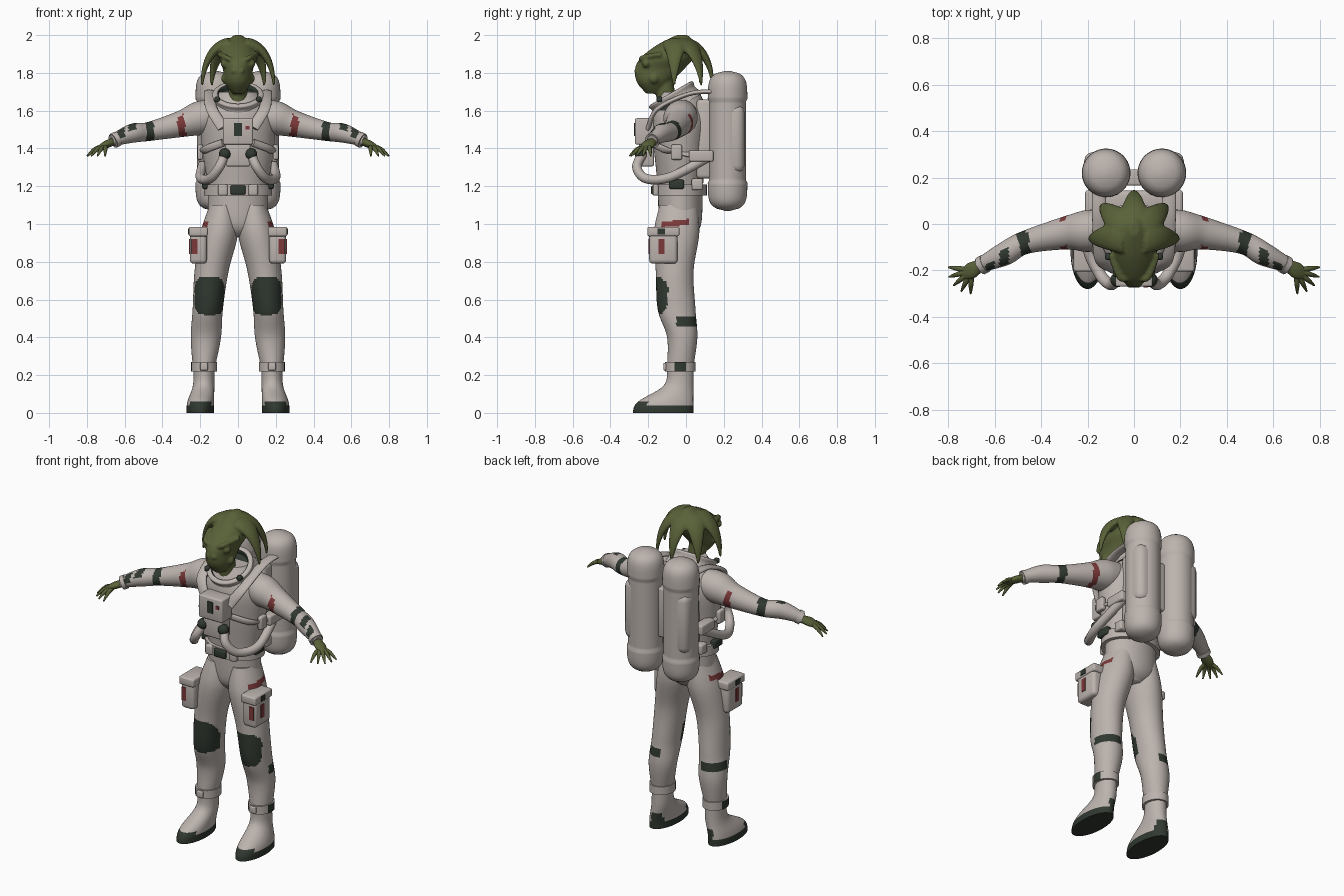
import bpy
import bmesh
import math
from mathutils import Vector, Matrix

cube = bpy.data.objects.get("Cube")
if cube:
    bpy.data.objects.remove(cube)


def material(name, red, green, blue):
    mat = bpy.data.materials.new(name)
    mat.use_nodes = True
    mat.diffuse_color = (red, green, blue, 1)
    shader = mat.node_tree.nodes["Principled BSDF"]
    shader.inputs["Base Color"].default_value = mat.diffuse_color
    return mat


MATERIALS = [material("suit_grey", .5, .45, .42), material("dark_rubber", .03, .04, .03),
             material("skin_green", .1, .12, .04), material("marking_red", .2, .04, .04)]
SUIT, DARK, GREEN, RED = range(len(MATERIALS))
X, Y, Z = Matrix.Identity(3)


def spline(keys, steps):
    """Interpolate rows of numbers smoothly."""
    keys = [Vector(key) for key in keys]
    rows = []
    for i, (start, end) in enumerate(zip(keys, keys[1:])):
        leave = (end - keys[max(i - 1, 0)]) / 2
        arrive = (keys[min(i + 2, len(keys) - 1)] - start) / 2
        for step in range(steps):
            t = step / steps
            ease = t * t * (3 - 2 * t)
            rows.append(start.lerp(end, ease) + leave * (t * (1 - t) ** 2) - arrive * (t * t * (1 - t)))
    return rows + [keys[-1]]


def loft(bm, rows, hint=X, axis=None, sides=32):
    """Skin rings given as centre, radius along the hint and, if different, radius across it."""
    centres = [Vector(row[:3]) for row in rows]
    rings = []
    for i, row in enumerate(rows):
        along = axis or (centres[min(i + 1, len(rows) - 1)] - centres[max(i - 1, 0)]).normalized()
        wide = (hint - along * hint.dot(along)).normalized()
        deep = along.cross(wide)
        angles = [math.tau * side / sides for side in range(sides)]
        rings.append([bm.verts.new(centres[i] + wide * row[3] * math.cos(angle) + deep * row[-1] * math.sin(angle))
                      for angle in angles])
    for low, high in zip(rings, rings[1:]):
        for j in range(sides):
            bm.faces.new((low[j - 1], low[j], high[j], high[j - 1]))
    bm.faces.new(rings[0])
    bm.faces.new(rings[-1])


def finish(name, bm, mat=SUIT, mirror=False, rule=None):
    bmesh.ops.recalc_face_normals(bm, faces=bm.faces)
    for face in bm.faces:
        face.smooth = True
        if rule:
            face.material_index = rule(face.calc_center_median(), face.normal)
    mesh = bpy.data.meshes.new(name)
    bm.to_mesh(mesh)
    bm.free()
    for used in MATERIALS if rule else [MATERIALS[mat]]:
        mesh.materials.append(used)
    mesh.set_sharp_from_angle(angle=math.radians(50))
    part = bpy.data.objects.new(name, mesh)
    bpy.context.collection.objects.link(part)
    if mirror:
        part.modifiers.new("mirror", "MIRROR").use_mirror_merge = False
    return part


def tube(name, rows, mirror=False, rule=None, **shape):
    bm = bmesh.new()
    loft(bm, rows, **shape)
    finish(name, bm, mirror=mirror, rule=rule)


def strap(name, path, width, depth, mirror=True, **shape):
    tube(name, [(*point, width, depth) for point in spline(path, 8)], mirror, **shape)


def box(name, centre, size, mat=SUIT, mirror=True, bevel=.01):
    bm = bmesh.new()
    bmesh.ops.create_cube(bm, size=1, matrix=Matrix.LocRotScale(Vector(centre), None, Vector(size)))
    if bevel:
        bmesh.ops.bevel(bm, geom=bm.edges[:], offset=bevel, segments=3, profile=.5, affect="EDGES")
    finish(name, bm, mat, mirror)


def add_ball(bm, centre, radius):
    bmesh.ops.create_uvsphere(bm, u_segments=16, v_segments=10, radius=radius,
                              matrix=Matrix.Translation(centre))


# Torso
def torso_rule(centre, normal):
    patch = .11 < abs(centre.x) < .15 and 1.6 < centre.z < 1.65 and normal.y < -.2
    return DARK if patch else SUIT


torso = [(.93, .06, .06), (1, .15, .11), (1.2, .16, .12), (1.4, .19, .14), (1.57, .19, .15), (1.7, .1, .1)]
tube("torso", spline([(0, -.03, *ring[:1], *ring[1:]) for ring in torso], 10), rule=torso_rule, axis=Z, sides=64)


# Legs with knee pads, calf bands and hip flashes
def leg_rule(centre, normal):
    x, y, z = centre
    knee = ((z - .62) / .1) ** 4 + ((x - .15) / .08) ** 4 < 1 and normal.y < -.1
    calf = .46 < z < .51 and y > -.05 and normal.x > -.4
    hip = abs(z - 1.01 - y / 8) < .015 and -.13 < y < .01 and normal.x > .3
    return DARK if knee or calf else RED if hip else SUIT


legs = [(.08, -.04, 1.1, .07, .1), (.1, -.05, .95, .1, .12), (.14, -.06, .75, .09, .1),
        (.16, -.05, .55, .08, .1), (.17, -.02, .4, .08, .08), (.18, -.03, .25, .06, .07)]
tube("legs", spline(legs, 20), True, leg_rule, axis=Z, sides=56)


def ankle_rule(centre, normal):
    return DARK if abs(centre.y + .03) < .03 and normal.x > .4 else SUIT


tube("ankle_straps", [(.18, -.03, z, .07, .08) for z in (.22, .27)], True, ankle_rule, axis=Z, sides=48)
box("ankle_buckles", (.18, -.11, .245), (.04, .02, .04), bevel=.005)


# Boots: the toe flare fades with height
def boot_ring(z):
    flare = math.exp(-(z / .11) ** 3)
    toe, heel = -.1 - .18 * flare, .04
    return .18 + .02 * flare, (toe + heel) / 2, z, .055 + .018 * flare, (heel - toe) / 2


def boot_rule(centre, normal):
    sole = centre.z < (.06 if centre.y < -.2 else .035)
    heel = centre.z < .1 and centre.y > 0 and abs(centre.x - .18) < .03
    return DARK if sole or heel else SUIT


tube("boots", [boot_ring(i / 100) for i in range(25)], True, boot_rule, axis=Z, sides=48)

# Thigh pockets
box("thigh_pockets", (.21, -.12, .88), (.09, .15, .18), bevel=.02)
box("pocket_flaps", (.21, -.12, .96), (.1, .17, .05))
box("pocket_side_tags", (.256, -.13, .88), (.006, .03, .08), RED, bevel=0)
box("pocket_front_tags", (.23, -.196, .88), (.03, .006, .08), RED, bevel=0)
box("pocket_snaps", (.261, -.13, .96), (.006, .04, .03), DARK, bevel=0)


# Arms with bands and patches
def arm_rule(centre, normal):
    x, y, z = centre
    band = abs(x - y / 5 - .49) < .022
    forearm = abs(x - .56) < .02 and normal.z > .35 and normal.y < .3
    wrist = abs(x - .62) < .02 and normal.z > 0 and normal.y < -.3
    stripe = abs(x - z / 6 - .045) < .018 and normal.z < .6
    return DARK if band or forearm or wrist else RED if stripe else SUIT


arms = [(.1, -.02, 1.58, .08), (.2, -.03, 1.56, .09), (.3, -.04, 1.53, .07),
        (.47, -.08, 1.49, .05), (.56, -.13, 1.48, .05), (.67, -.18, 1.44, .03)]
tube("arms", spline(arms, 14), True, arm_rule, hint=Y, sides=40)
strap("cuffs", [(.64, -.17, 1.45), (.66, -.18, 1.44)], .04, .04, hint=Y)

# Hands: palm with a fan of fingers
bm = bmesh.new()
loft(bm, spline([(.65, -.17, 1.44, .02, .02), (.7, -.2, 1.42, .035, .02), (.74, -.22, 1.4, .02, .01)], 5), hint=Y)
for finger in range(5):
    angle = math.radians(24 * finger - 8)
    reach = Vector((math.cos(angle), -math.sin(angle), 0))
    root, tip = Vector((.7, -.2, 1.41)) + reach * .02, Vector((.7, -.2, 1.36)) + reach * .1
    knuckle = root.lerp(tip, .5) + Z * .01
    loft(bm, spline([(*root, .012), (*knuckle, .011), (*tip, .004)], 4), hint=Z, sides=12)
finish("hands", bm, GREEN, True)

# Head: skull, neck, brows and swept crest fused into one skin
bm = bmesh.new()
skull = [(0, -.17, 1.69, .03, .04), (0, -.17, 1.75, .07, .09), (0, -.14, 1.82, .08, .13),
         (0, -.1, 1.88, .1, .14), (0, -.05, 1.95, .08, .1), (0, -.02, 2, .02, .03)]
loft(bm, spline(skull, 6), axis=Z)
loft(bm, [(0, -.1, 1.6, .05), (0, -.12, 1.8, .05)])
for spike in range(-2, 3):
    turn = math.radians(47 * spike)
    outward = Vector((math.sin(turn), math.cos(turn), 0))
    rows = []
    for i in range(13):
        t = i / 12
        sweep = t * math.pi / 2
        centre = Vector((0, -.05, 1.73)) + outward * (.05 + .14 * math.sin(sweep)) + Z * .22 * math.cos(sweep)
        rows.append((*centre, .006 + .07 * (1 - t), .006 + .03 * (1 - t)))
    loft(bm, rows, hint=outward.cross(Z))
for side in (1, -1):
    brow = [(.02, -.23, 1.86), (.06, -.23, 1.88), (.1, -.13, 1.9)]
    loft(bm, [(side * x, y, z, .014) for x, y, z in spline(brow, 6)], hint=Z)
    for x, y, z, radius in ((.07, -.21, 1.85, .023), (.06, -.17, 1.77, .03), (.02, -.26, 1.81, .015)):
        add_ball(bm, (side * x, y, z), radius)
head = finish("head", bm, GREEN)
fuse = head.modifiers.new("fuse", "REMESH")
fuse.mode, fuse.voxel_size, fuse.use_smooth_shade = "VOXEL", .007, True
soften = head.modifiers.new("soften", "SMOOTH")
soften.factor, soften.iterations = .5, 3

# Tilted collar with a dark opening
tilt = Vector((0, -.5, .86)).normalized()
throat = Vector((0, -.07, 1.67))
collar = [(-.06, .15), (-.01, .13), (.02, .135), (.025, .11), (0, .1)]
tube("collar", spline([(*(throat + tilt * height), radius) for height, radius in collar], 4), axis=tilt, sides=48,
     rule=lambda centre, normal: DARK if (centre - throat).length < .112 else SUIT)
box("collar_latches", (.11, -.14, 1.66), (.03, .03, .03), DARK)

# Belt
tube("belt", [(0, -.03, z, .18, .14) for z in (1.15, 1.21)], axis=Z, sides=56)
box("buckle", (0, -.17, 1.18), (.08, .03, .05), DARK, False)
box("belt_clips", (.08, -.16, 1.18), (.05, .03, .06))
box("belt_pouches", (.17, -.05, 1.21), (.04, .08, .05), DARK)
box("belt_hooks", (.14, .06, 1.21), (.06, .06, .06))

# Chest control box and air hoses
box("chest_box", (0, -.22, 1.49), (.16, .1, .14), mirror=False)
box("chest_box_base", (0, -.21, 1.37), (.13, .08, .13), mirror=False)
box("display", (0, -.27, 1.5), (.04, .008, .07), DARK, False, 0)
box("indicator", (.05, -.27, 1.51), (.02, .008, .02), RED, False, 0)
bm = bmesh.new()
add_ball(bm, (.07, -.24, 1.37), .032)
finish("hose_fittings", bm, DARK, True)
strap("hoses", [(.07, -.23, 1.37), (.1, -.26, 1.3), (.15, -.21, 1.24), (.2, -.08, 1.25), (.17, .13, 1.36)],
      .025, .025, hint=X + Z * 2)
box("hose_couplings", (.18, .08, 1.36), (.06, .13, .06))

# Harness
strap("shoulder_straps", [(.15, .17, 1.7), (.15, .02, 1.69), (.14, -.15, 1.61), (.08, -.2, 1.51)], .03, .012)
strap("side_straps", [(.08, -.18, 1.43), (.18, -.1, 1.39), (.17, .08, 1.36)], .01, .02, hint=Y)
box("strap_buckles", (.2, -.05, 1.38), (.03, .06, .08))


# Backpack tanks: domed ends and a recessed middle
def tank_ring(t):
    dome = math.sqrt(max(1 - abs(2 * t - 1) ** 12, .02))
    recess = .007 if .2 < t < .8 else 0
    return .12, .22, 1.07 + .74 * t, .105 * dome - recess


tube("tanks", [tank_ring(i / 60) for i in range(61)], True, axis=Z, sides=40)
box("tank_panels", (.15, .25, 1.45), (.13, .12, .36), bevel=.04)
box("tank_bridge", (0, .2, 1.45), (.08, .07, .3), mirror=False)
box("back_plate", (0, .1, 1.45), (.28, .09, .42), mirror=False, bevel=.02)
